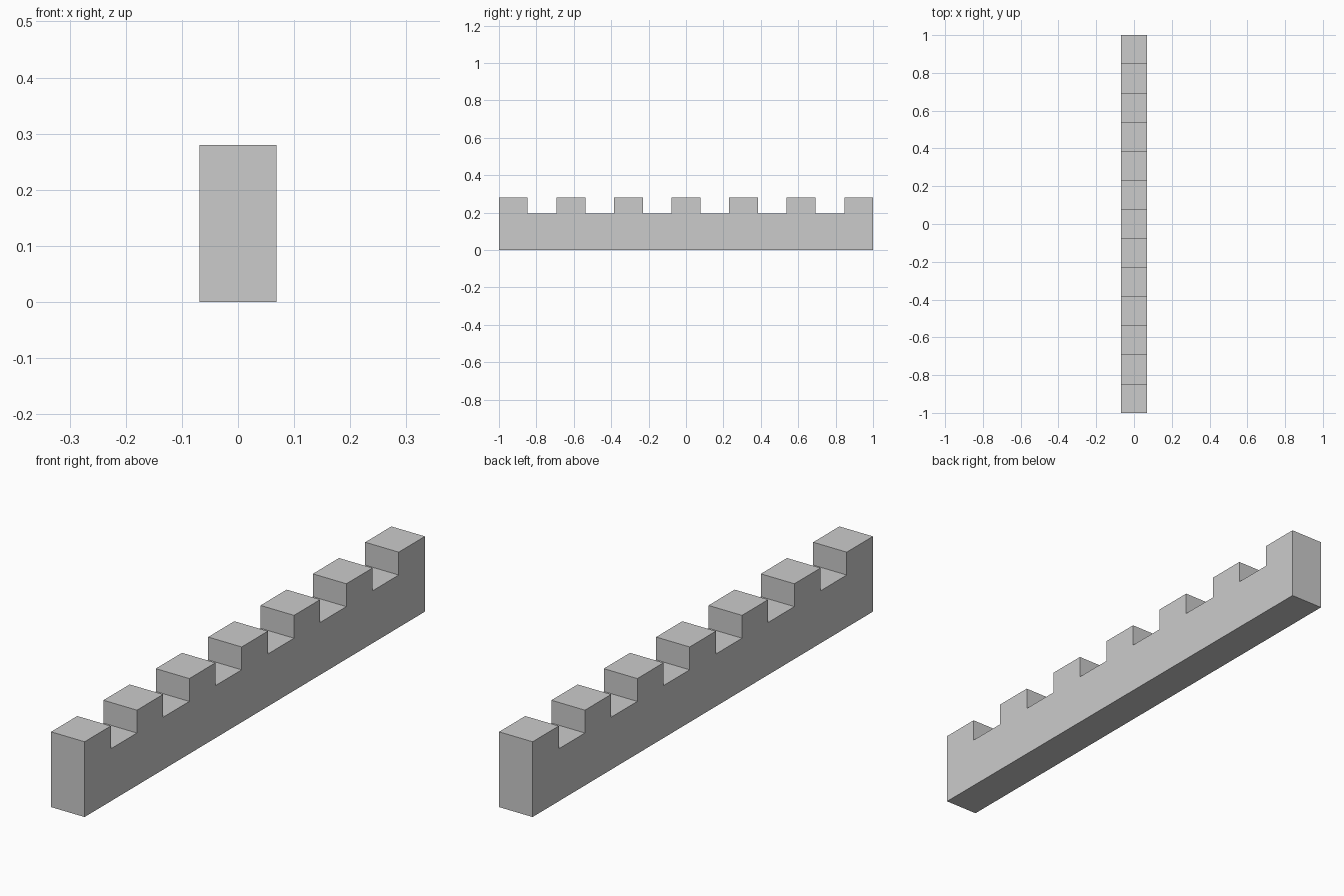
import bpy
import bmesh

if "Cube" in bpy.data.objects:
    bpy.data.objects.remove(bpy.data.objects["Cube"])

LENGTH, WIDTH = 2.0, 0.138
TOP, NOTCH = 0.28, 0.195
SEGMENTS = 13                      # seven merlons, six gaps
step = LENGTH / SEGMENTS

# Side profile: flat base, then the crenellated top edge
profile = [(LENGTH / 2, 0), (-LENGTH / 2, 0)]
profile = profile[::-1]
for i in reversed(range(SEGMENTS)):
    z = TOP if i % 2 == 0 else NOTCH
    y = -LENGTH / 2 + i * step
    profile += [(y + step, z), (y, z)]

# Extrude the profile across the wall thickness
bm = bmesh.new()
face = bm.faces.new([bm.verts.new((-WIDTH / 2, y, z)) for y, z in profile])
result = bmesh.ops.extrude_face_region(bm, geom=[face], use_keep_orig=True)
moved = [v for v in result["geom"] if isinstance(v, bmesh.types.BMVert)]
bmesh.ops.translate(bm, verts=moved, vec=(WIDTH, 0, 0))
bmesh.ops.recalc_face_normals(bm, faces=bm.faces)

mesh = bpy.data.meshes.new("battlement_wall")
bm.to_mesh(mesh)
bm.free()
wall = bpy.data.objects.new("battlement_wall", mesh)
bpy.context.collection.objects.link(wall)
